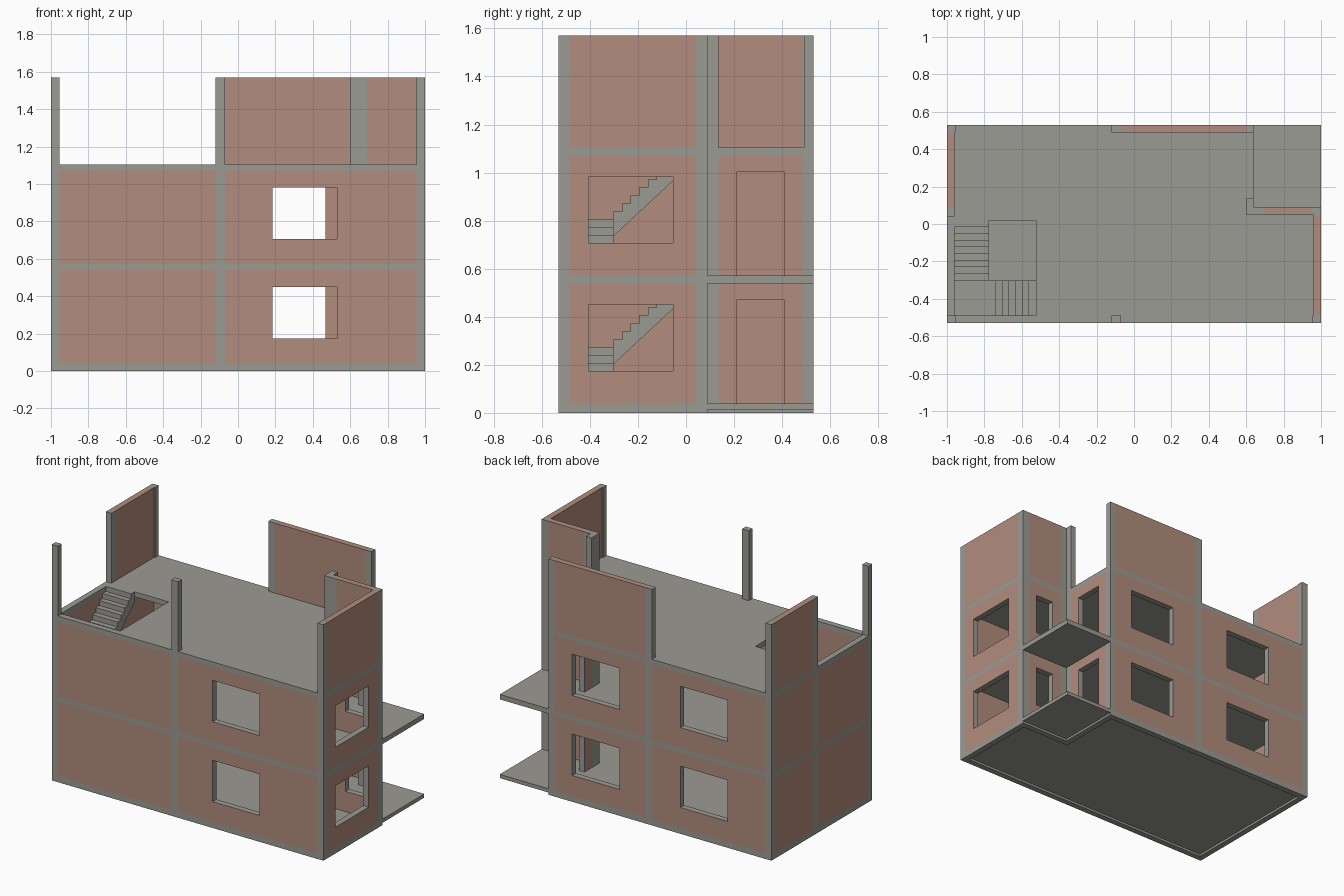
import bpy, bmesh

cube = bpy.data.objects.get("Cube")
if cube:
    bpy.data.objects.remove(cube, do_unlink=True)


def material(name, rgb):
    m = bpy.data.materials.new(name)
    m.use_nodes = True
    m.diffuse_color = (*rgb, 1)
    m.node_tree.nodes["Principled BSDF"].inputs["Base Color"].default_value = (*rgb, 1)
    return m


CONCRETE = material("concrete_grey", (0.33, 0.325, 0.295))
BRICK = material("brick_terracotta", (0.44, 0.265, 0.205))

# Main dimensions
X, Y, TOP = 1.0, 0.53, 1.57
T = 0.04                        # wall thickness
FLOORS = (0.04, 0.572, 1.105)   # finished floor levels
SLAB = 0.033
NX, NY = 0.64, 0.09             # balcony corner cut out of the plan
ROOF = FLOORS[2]
BEAMS = [(0, FLOORS[0])] + [(f - SLAB, f) for f in FLOORS[1:]]


def finish(name, bm, mats):
    bmesh.ops.remove_doubles(bm, verts=bm.verts, dist=1e-5)
    bmesh.ops.recalc_face_normals(bm, faces=bm.faces)
    mesh = bpy.data.meshes.new(name)
    bm.to_mesh(mesh)
    bm.free()
    for m in mats:
        mesh.materials.append(m)
    ob = bpy.data.objects.new(name, mesh)
    bpy.context.scene.collection.objects.link(ob)
    return ob


def inside(u, v, rects):
    return any(a < u < b and c < v < d for a, b, c, d in rects)


def plate(name, place, depth, rect, columns, beams, holes=(), voids=()):
    """Flat plate in u, v with grey bands, framed holes and cut-away parts."""
    u0, u1, v0, v1 = rect
    cuts = list(holes) + list(voids)
    us = {u0, u1} | {p for c in columns for p in c} | {p for r in cuts for p in r[:2]}
    vs = {v0, v1} | {p for b in beams for p in b} | {p for r in cuts for p in r[2:]}
    us = sorted(u for u in us if u0 <= u <= u1)
    vs = sorted(v for v in vs if v0 <= v <= v1)
    mid_u = [(a + b) / 2 for a, b in zip(us, us[1:])]
    mid_v = [(a + b) / 2 for a, b in zip(vs, vs[1:])]

    def solid(i, j):
        return (0 <= i < len(mid_u) and 0 <= j < len(mid_v)
                and not inside(mid_u[i], mid_v[j], cuts))

    bm = bmesh.new()

    def quad(points, mat):
        bm.faces.new([bm.verts.new(place(*p)) for p in points]).material_index = mat

    for i, cu in enumerate(mid_u):
        for j, cv in enumerate(mid_v):
            if not solid(i, j):
                continue
            grey = any(a < cu < b for a, b in columns) or any(a < cv < b for a, b in beams)
            mat = 0 if grey else 1
            ring = [(us[i], vs[j]), (us[i + 1], vs[j]),
                    (us[i + 1], vs[j + 1]), (us[i], vs[j + 1])]
            for t in depth:
                quad([(u, v, t) for u, v in ring], mat)
            # Edge faces; the reveals of holes are concrete
            for k, (di, dj) in enumerate(((0, -1), (1, 0), (0, 1), (-1, 0))):
                if solid(i + di, j + dj):
                    continue
                p, q = ring[k], ring[(k + 1) % 4]
                eu, ev = (p[0] + q[0]) / 2 + di * 1e-3, (p[1] + q[1]) / 2 + dj * 1e-3
                quad([(*p, depth[0]), (*q, depth[0]), (*q, depth[1]), (*p, depth[1])],
                     0 if inside(eu, ev, holes) else mat)
    return finish(name, bm, (CONCRETE, BRICK))


def along_x(u, v, t): return (u, t, v)
def along_y(u, v, t): return (t, u, v)
def flat(u, v, t): return (u, v, t)


def storeys(a, b, low=0.135, high=0.41):
    """The same opening on both storeys."""
    return [(a, b, f + low, f + high) for f in FLOORS[:2]]


def cut_top(a, b):
    return (a, b, ROOF, TOP)


# Outer walls
COLS_X = [(-X, -0.955), (-0.12, -0.07), (0.955, X)]
COLS_Y = [(-Y, -0.485), (0.04, NY), (0.485, Y)]
plate("front_wall", along_x, (-Y, -Y + T), (-X, X, 0, TOP), COLS_X, BEAMS,
      storeys(0.185, 0.53), [cut_top(-0.955, -0.12), cut_top(-0.07, 0.955)])
plate("back_wall", along_x, (Y - T, Y), (-X, NX, 0, TOP),
      COLS_X[:2] + [(0.597, NX)], BEAMS,
      storeys(0.12, 0.467) + storeys(-0.675, -0.33), [cut_top(-0.955, -0.12)])
plate("right_wall", along_y, (-X, -X + T), (-Y + T, Y - T, 0, TOP), COLS_Y, BEAMS,
      (), [cut_top(-Y + T, 0.04)])
plate("left_wall", along_y, (X - T, X), (-Y + T, NY, 0, TOP), COLS_Y, BEAMS,
      storeys(-0.405, -0.055))

# Walls around the balcony
plate("balcony_window_wall", along_x, (NY - T, NY), (NX - T, X - T, 0, TOP),
      [(NX - T, 0.69), (0.95, X)], BEAMS, storeys(0.755, 0.89))
plate("balcony_door_wall", along_y, (NX - T, NX), (NY, Y - T, 0, TOP),
      [(NY, 0.135), (0.485, Y)], BEAMS, storeys(0.21, 0.41, 0, 0.43),
      [cut_top(0.135, Y - T)])

# Floor slabs, with a stairwell in the upper two
STAIR_X0, STAIR_X1, STAIR_Y0, STAIR_Y1 = -X + T, -0.525, -Y + T, 0.02
NOTCH = (NX - T, X, NY - T, Y)
for name, level in zip(("ground_slab", "first_floor_slab", "roof_slab"), FLOORS):
    well = [] if level == FLOORS[0] else [(STAIR_X0, STAIR_X1, STAIR_Y0, STAIR_Y1)]
    thick = 0.025 if level == FLOORS[0] else SLAB
    plate(name, flat, (level - thick, level), (-X + T, X - T, -Y + T, Y - T),
          [(-X, X)], [], well, [NOTCH])
    if level < ROOF:
        plate("balcony_" + name, flat, (level - thick, level), (NX, X, NY, Y),
              [(-X, X)], [])


def extrude(name, place, profile, w0, w1):
    """Solid from a side profile (s, z) between two widths."""
    bm = bmesh.new()
    face = bm.faces.new([bm.verts.new(place(s, z, w0)) for s, z in profile])
    new = bmesh.ops.extrude_face_region(bm, geom=[face])["geom"]
    shift = [b - a for a, b in zip(place(0, 0, w0), place(0, 0, w1))]
    bmesh.ops.translate(bm, vec=shift, verts=[g for g in new if isinstance(g, bmesh.types.BMVert)])
    finish(name, bm, (CONCRETE,))


def steps(count, run, rise, z):
    pts = [(0, z)]
    for i in range(count):
        pts += [(i * run, z + (i + 1) * rise), ((i + 1) * run, z + (i + 1) * rise)]
    return pts


# Stairs: lower flight, corner landing, upper flight
LAND_X, LAND_Y, WAIST = -0.74, -0.302, 0.07
for storey, z, z_next in (("ground", *FLOORS[:2]), ("first", *FLOORS[1:])):
    rise = (z_next - z) / 16
    run = (STAIR_X1 - LAND_X) / 6
    land = z + 7 * rise
    lower = steps(6, run, rise, z) + [(6 * run, land - WAIST), (WAIST, z)]
    extrude(storey + "_lower_flight", lambda s, h, w: (STAIR_X1 - s, w, h),
            lower, STAIR_Y0, LAND_Y)
    box = [(STAIR_X0, land - WAIST), (LAND_X, land - WAIST), (LAND_X, land), (STAIR_X0, land)]
    extrude(storey + "_landing", lambda s, h, w: (s, w, h), box, STAIR_Y0, LAND_Y)
    run = (STAIR_Y1 - LAND_Y) / 9
    upper = steps(9, run, rise, land)
    upper += [(9 * run, z_next - WAIST), (0, land - WAIST)]
    extrude(storey + "_upper_flight", lambda s, h, w: (w, LAND_Y + s, h),
            upper, STAIR_X0, -0.775)
